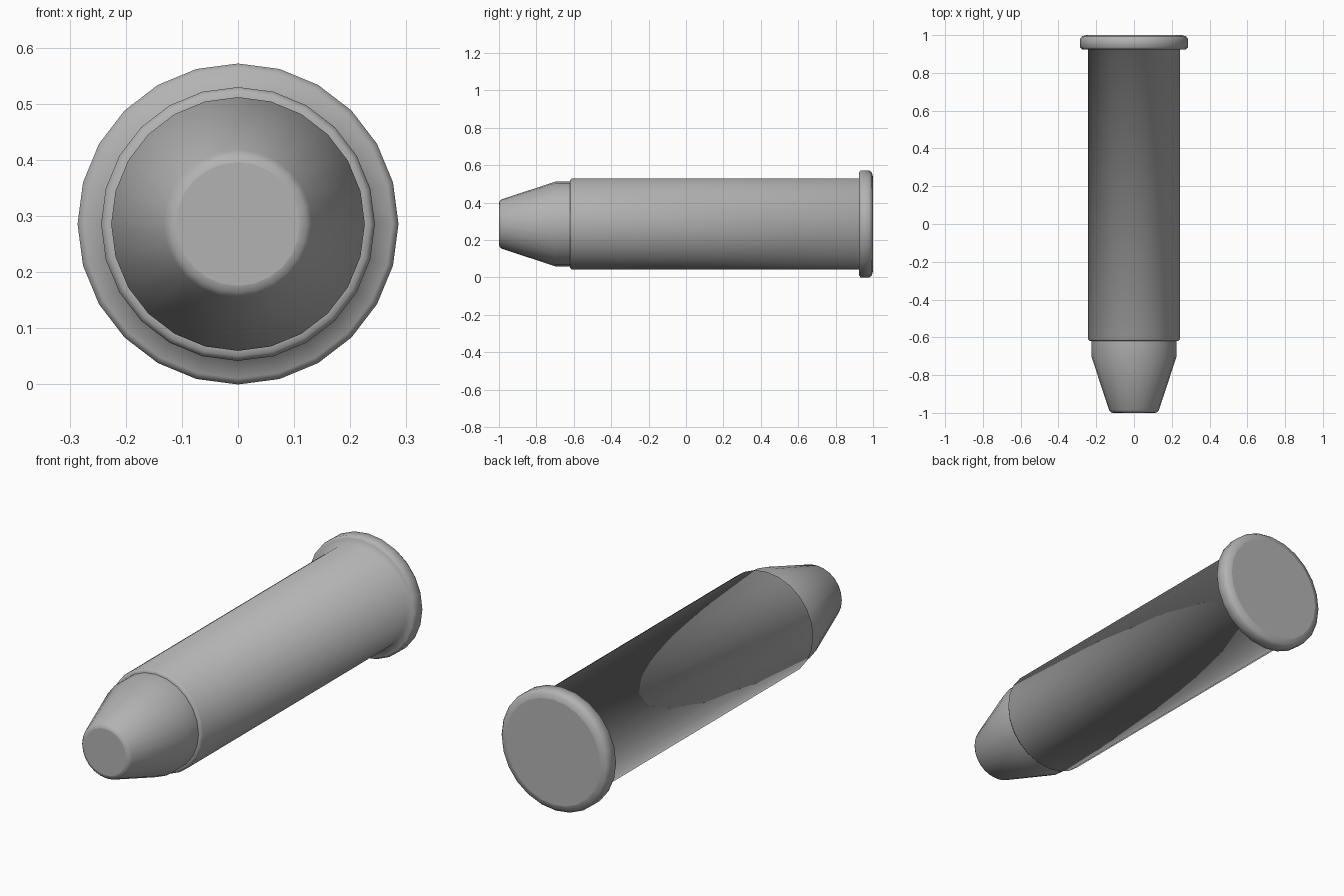
import bpy, bmesh
from math import cos, sin, tau

if "Cube" in bpy.data.objects:
    bpy.data.objects.remove(bpy.data.objects["Cube"])

SIDES = 24
AXIS_Z = 0.286

metal = bpy.data.materials.new("dark_metal")
metal.diffuse_color = (0.45, 0.45, 0.45, 1)
metal.use_nodes = True
metal.node_tree.nodes["Principled BSDF"].inputs["Base Color"].default_value = metal.diffuse_color


def lathe(name, profile):
    """Revolve (y, radius) points around the horizontal axis, cap both ends, shade smooth."""
    bm = bmesh.new()
    rings = [[bm.verts.new((r * sin(tau * i / SIDES), y, AXIS_Z + r * cos(tau * i / SIDES)))
              for i in range(SIDES)] for y, r in profile]
    for a, b in zip(rings, rings[1:]):
        for i in range(SIDES):
            j = (i + 1) % SIDES
            bm.faces.new((a[i], a[j], b[j], b[i]))
    bm.faces.new(rings[0])
    bm.faces.new(rings[-1])
    bmesh.ops.recalc_face_normals(bm, faces=bm.faces)
    for f in bm.faces:
        f.smooth = len(f.verts) == 4      # the end caps stay flat
    mesh = bpy.data.meshes.new(name)
    bm.to_mesh(mesh)
    bm.free()
    mesh.materials.append(metal)
    obj = bpy.data.objects.new(name, mesh)
    bpy.context.collection.objects.link(obj)
    return obj


# Tapered flat-tipped nose, seated in the sleeve
lathe("nose", [(-1.0, 0.11), (-0.997, 0.122), (-0.985, 0.132),
               (-0.70, 0.226), (-0.60, 0.226)])

# Long straight sleeve with a bevelled mouth, blending into the wider rounded rim
lathe("sleeve_and_rim", [(-0.62, 0.222), (-0.62, 0.235), (-0.61, 0.244), (0.925, 0.244),
                         (0.925, 0.275), (0.935, 0.286), (0.98, 0.286),
                         (0.994, 0.275), (1.0, 0.25)])
